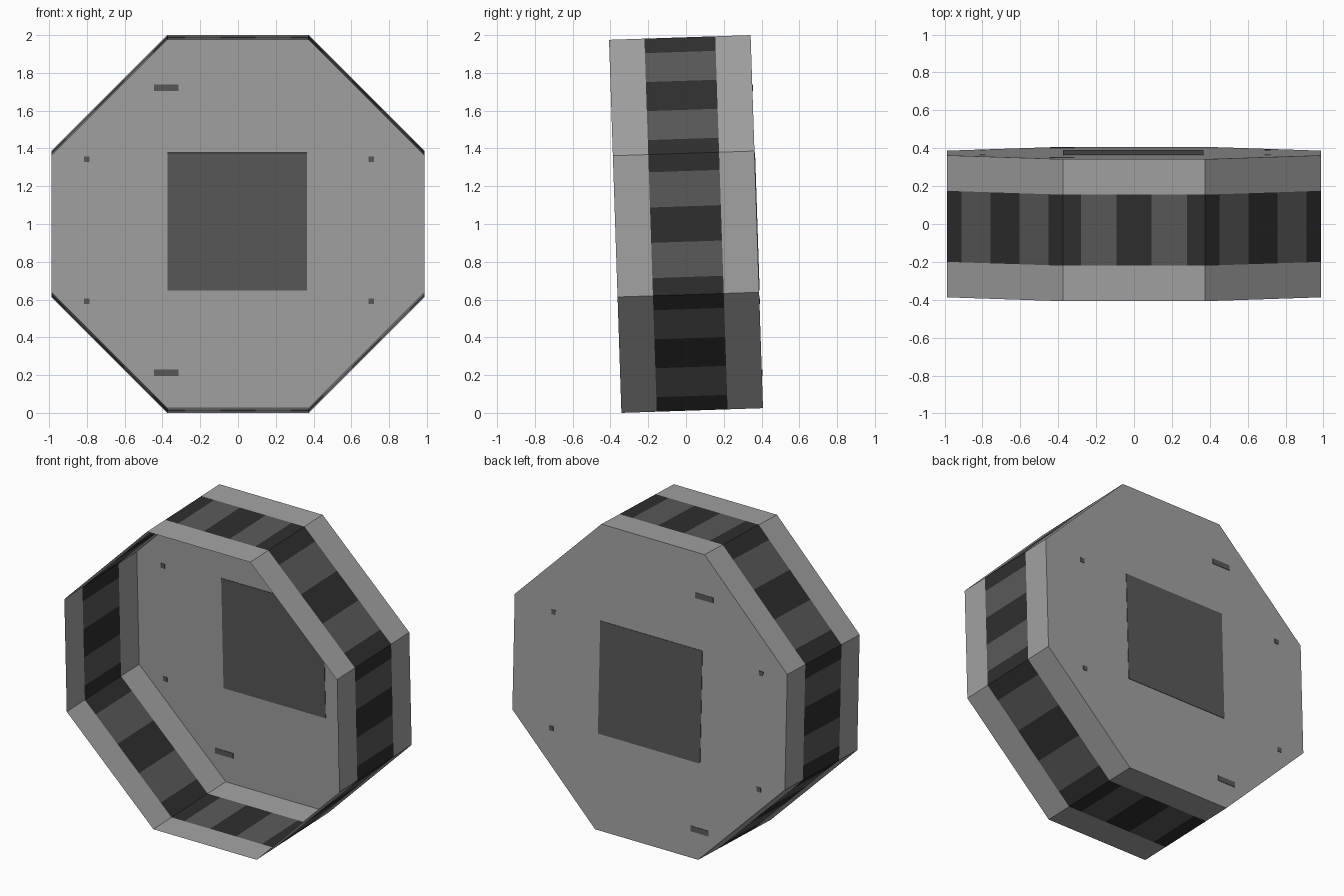
import bpy, bmesh, math
from mathutils import Matrix, Vector

if "Cube" in bpy.data.objects:
    bpy.data.objects.remove(bpy.data.objects["Cube"])

HALF, FLAT, DEPTH, BAND = 0.988, 0.374, 0.375, 0.1875
TILT = Matrix.Translation((0, 0, 1)) @ Matrix.Rotation(math.radians(1.9), 4, 'X')


def material(name, v):
    m = bpy.data.materials.new(name)
    m.diffuse_color = (v, v, v, 1)
    m.use_nodes = True
    m.node_tree.nodes["Principled BSDF"].inputs["Base Color"].default_value = m.diffuse_color
    return m


LIGHT = material("light grey", 0.36)
MID = material("mid grey", 0.10)
DARK = material("dark grey", 0.028)


def make(name, bm, mats):
    me = bpy.data.meshes.new(name)
    bm.to_mesh(me)
    bm.free()
    for m in mats:
        me.materials.append(m)
    ob = bpy.data.objects.new(name, me)
    bpy.context.collection.objects.link(ob)
    ob.matrix_world = TILT
    return ob


# octagon corners, counter-clockwise in x/z
quarter = [(HALF, -FLAT), (HALF, FLAT)]
corners = []
for k in range(4):
    for x, z in quarter:
        for _ in range(k):
            x, z = -z, x
        corners.append(Vector((x, z)))

# rim: open sheet wall with a chequered middle band
points, dark_strip = [], []
for i, a in enumerate(corners):
    b = corners[(i + 1) % 8]
    for t, d in ((0, 1), (0.125, 0), (0.375, 1), (0.625, 0), (0.875, 1)):
        points.append(a.lerp(b, t))
        dark_strip.append(d)
bm = bmesh.new()
rings = [[bm.verts.new((p.x, y, p.y)) for p in points]
         for y in (-DEPTH, -BAND, BAND, DEPTH)]
n = len(points)
for r in range(3):
    for i in range(n):
        j = (i + 1) % n
        f = bm.faces.new((rings[r][i], rings[r + 1][i], rings[r + 1][j], rings[r][j]))
        if r == 1:
            f.material_index = 2 if dark_strip[i] else 1
bmesh.ops.recalc_face_normals(bm, faces=bm.faces)
# make sure the wall faces outward
bm.normal_update()
if sum(f.normal.dot(f.calc_center_median()) for f in bm.faces) < 0:
    bmesh.ops.reverse_faces(bm, faces=bm.faces)
make("rim", bm, (LIGHT, MID, DARK))

# back panel closing the rim
bm = bmesh.new()
bm.faces.new([bm.verts.new((c.x, DEPTH, c.y)) for c in reversed(corners)])
bm.normal_update()
if bm.faces[:][0].normal.y < 0:
    bmesh.ops.reverse_faces(bm, faces=bm.faces)
make("back_panel", bm, (LIGHT,))


# thin plates showing on both sides of the back panel
def plate(name, x, z, w, h):
    bm = bmesh.new()
    bmesh.ops.create_cube(bm, size=1, matrix=Matrix.Translation((x, DEPTH, z))
                          @ Matrix.Diagonal((w, 0.006, h, 1)))
    make(name, bm, (MID,))


plate("centre_square", -0.004, 0, 0.74, 0.73)
for s, side in ((1, "upper"), (-1, "lower")):
    plate(side + "_slot", -0.38, -0.045 + s * 0.755, 0.13, 0.035)
    for x, lr in ((-0.8, "left"), (0.705, "right")):
        plate(f"{side}_{lr}_dot", x, -0.045 + s * 0.376, 0.03, 0.03)
